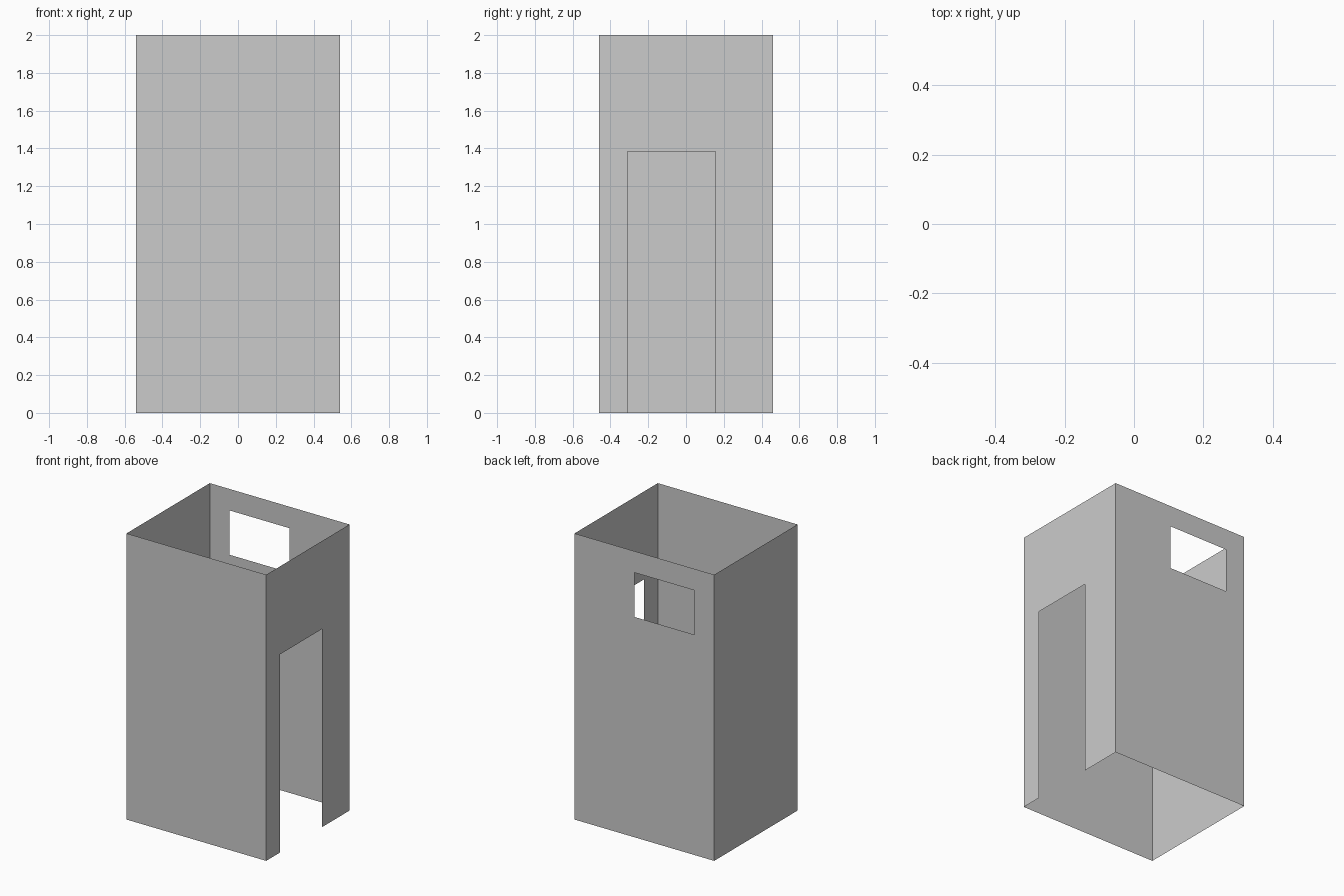
import bpy, bmesh

if "Cube" in bpy.data.objects:
    bpy.data.objects.remove(bpy.data.objects["Cube"])

W, D, H = 0.54, 0.46, 2.0  # half width, half depth, height


def add_wall(bm, start, end, opening=None):
    """Thin upright wall from start to end (plan points), seen from outside left to right.
    opening = (u0, u1, z0, z1), with u as the fraction along the wall."""
    us, zs = {0.0, 1.0}, {0.0, H}
    if opening:
        us |= set(opening[:2])
        zs |= set(opening[2:])
    us, zs = sorted(us), sorted(zs)

    def point(u, z):
        return bm.verts.new((start[0] + (end[0] - start[0]) * u,
                             start[1] + (end[1] - start[1]) * u, z))

    for u0, u1 in zip(us, us[1:]):
        for z0, z1 in zip(zs, zs[1:]):
            if opening and (u0, u1, z0, z1) == opening:
                continue
            bm.faces.new([point(u0, z0), point(u1, z0), point(u1, z1), point(u0, z1)])


def along(a, b, v):
    return (v - a) / (b - a)


bm = bmesh.new()
# Solid front and left walls
add_wall(bm, (-W, -D), (W, -D))
add_wall(bm, (-W, D), (-W, -D))
# Right wall with a doorway down to the floor
add_wall(bm, (W, -D), (W, D),
         (along(-D, D, -0.31), along(-D, D, 0.155), 0.0, 1.385))
# Back wall with a high window
add_wall(bm, (W, D), (-W, D),
         (along(W, -W, 0.078), along(W, -W, -0.387), 1.54, 1.85))

# Join the walls along shared corners
bmesh.ops.remove_doubles(bm, verts=bm.verts, dist=1e-4)
mesh = bpy.data.meshes.new("hut_walls")
bm.to_mesh(mesh)
bm.free()
bpy.context.collection.objects.link(bpy.data.objects.new("hut_walls", mesh))
